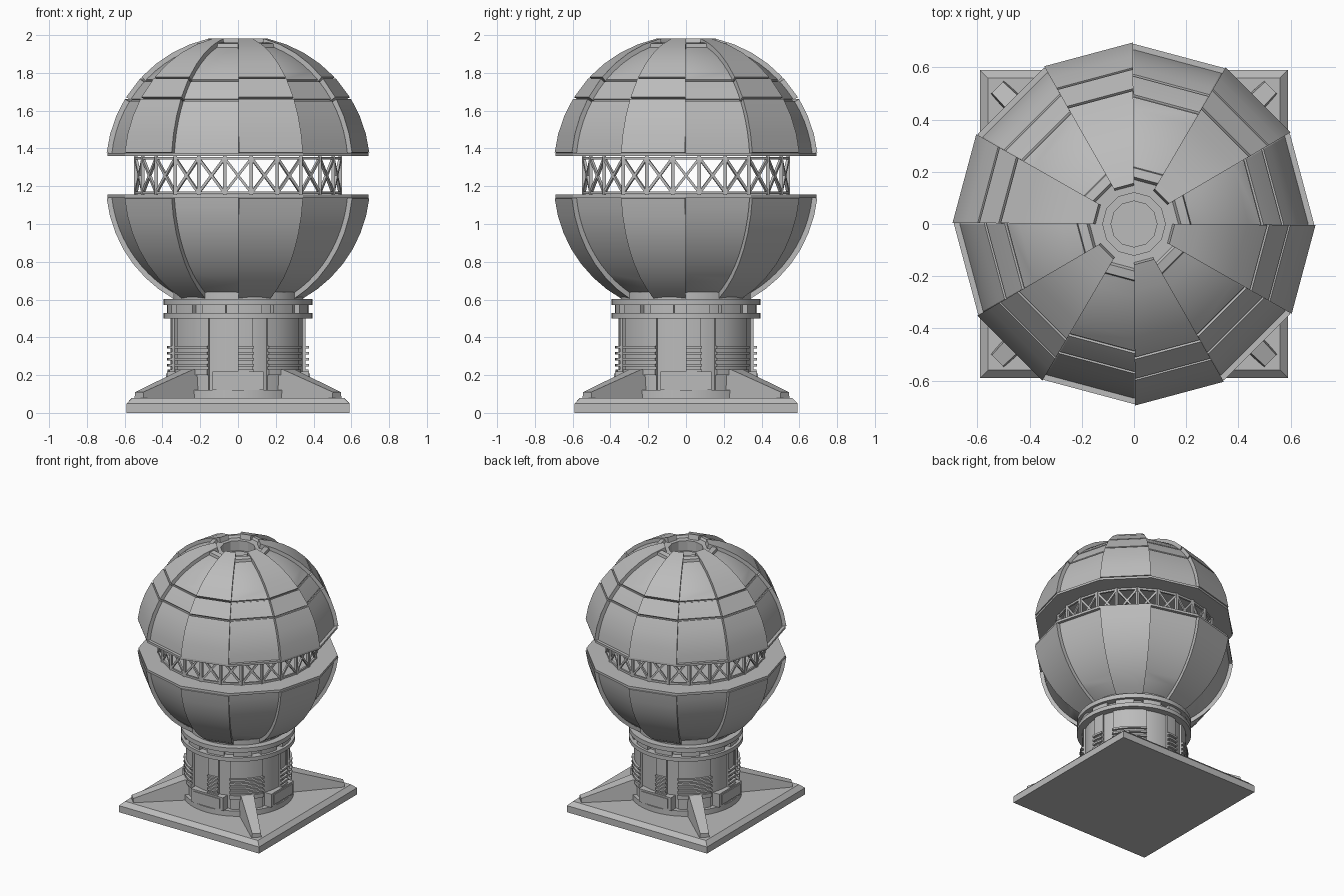
import bpy, bmesh
from math import radians, sin, cos, pi
from mathutils import Vector, Matrix

cube = bpy.data.objects.get("Cube")
if cube:
    bpy.data.objects.remove(cube, do_unlink=True)

grey = bpy.data.materials.new("plain_grey")
grey.use_nodes = True
COLOUR = (0.5, 0.5, 0.5, 1)
grey.diffuse_color = COLOUR
grey.node_tree.nodes["Principled BSDF"].inputs["Base Color"].default_value = COLOUR

R, THICK = 0.672, 0.045
UPPER, LOWER = 1.30, 1.214     # sphere centre heights of dome and bowl


def finish(name, bm, smooth=None, recalc=True):
    if recalc:
        bmesh.ops.recalc_face_normals(bm, faces=bm.faces)
    mesh = bpy.data.meshes.new(name)
    bm.to_mesh(mesh)
    bm.free()
    mesh.materials.append(grey)
    ob = bpy.data.objects.new(name, mesh)
    bpy.context.collection.objects.link(ob)
    if smooth:
        bpy.ops.object.select_all(action='DESELECT')
        ob.select_set(True)
        bpy.context.view_layer.objects.active = ob
        bpy.ops.object.shade_smooth_by_angle(angle=radians(smooth))
    return ob


def polar(r, deg, z):
    return Vector((r * cos(radians(deg)), r * sin(radians(deg)), z))


def on_sphere(rad, lat, deg, centre, sign):
    return polar(rad * cos(radians(lat)), deg, centre + sign * rad * sin(radians(lat)))


def lathe(name, profile, sides, smooth=None):
    """Revolve (radius, height) points; ends on the axis close the solid."""
    bm = bmesh.new()
    vs = [bm.verts.new((r, 0, z)) for r, z in profile]
    es = [bm.edges.new(p) for p in zip(vs, vs[1:])]
    bmesh.ops.spin(bm, geom=vs + es, axis=(0, 0, 1), cent=(0, 0, 0),
                   angle=2 * pi, steps=sides, use_duplicate=False)
    bmesh.ops.remove_doubles(bm, verts=bm.verts, dist=0.0005)
    return finish(name, bm, smooth)


def disc(name, r, z0, z1, sides, smooth=None):
    return lathe(name, [(0, z0), (r, z0), (r, z1), (0, z1)], sides, smooth)


def add_box(bm, size, matrix):
    bmesh.ops.create_cube(bm, size=1, matrix=matrix @ Matrix.Diagonal((*size, 1)))


def add_bar(bm, a, b, w):
    d = b - a
    rot = d.to_track_quat('Z', 'Y').to_matrix().to_4x4()
    add_box(bm, (w, w, d.length), Matrix.Translation((a + b) / 2) @ rot)


def add_arc(bm, a0, a1, r0, r1, z0, z1):
    """Curved block on the column."""
    n = max(2, round((a1 - a0) / 6))
    rows = []
    for i in range(n + 1):
        a = a0 + (a1 - a0) * i / n
        rows.append([bm.verts.new(polar(r, a, z))
                     for r, z in ((r0, z0), (r1, z0), (r1, z1), (r0, z1))])
    for p, q in zip(rows, rows[1:]):
        for k in range(4):
            bm.faces.new((p[k], p[k - 1], q[k - 1], q[k]))
    bm.faces.new(rows[0])
    bm.faces.new(rows[-1][::-1])


def panel(name, deg, lat0, lat1, centre, sign):
    """Raised framed panel that follows one facet of the shell."""
    bm = bmesh.new()
    n = max(1, round((lat1 - lat0) / 8))
    rows = [[bm.verts.new(on_sphere(R + THICK, lat0 + (lat1 - lat0) * i / n, deg + s, centre, sign))
             for s in (-14.3, 14.3)] for i in range(n + 1)]
    faces = []
    for p, q in zip(rows, rows[1:]):
        loop = (p[0], p[1], q[1], q[0])
        faces.append(bm.faces.new(loop if sign > 0 else loop[::-1]))
    rim = [e for e in bm.edges if e.is_boundary]
    bm.normal_update()
    bmesh.ops.inset_region(bm, faces=faces, thickness=0.02, use_even_offset=True)
    bm.normal_update()
    bmesh.ops.inset_region(bm, faces=faces, thickness=0.006, depth=-0.018, use_even_offset=True)
    skirt = bmesh.ops.extrude_edge_only(bm, edges=rim)["geom"]
    mid = Vector((0, 0, centre))
    for v in skirt:
        if isinstance(v, bmesh.types.BMVert):
            v.co = mid + (v.co - mid) * (R - 0.03) / (R + THICK)
    finish(name, bm, 20)


# Square base with chamfered top edge
bm = bmesh.new()
for lo, hi, z0, z1 in ((0.59, 0.59, 0, 0.05), (0.59, 0.56, 0.05, 0.08)):
    bmesh.ops.create_cone(bm, cap_ends=True, segments=4, radius1=lo * 2 ** 0.5, radius2=hi * 2 ** 0.5,
                          depth=z1 - z0, matrix=Matrix.Translation((0, 0, (z0 + z1) / 2))
                          @ Matrix.Rotation(pi / 4, 4, 'Z'))
finish("base_plate", bm)

# Column core, foot ring and collar rings
disc("foot_ring", 0.385, 0.07, 0.12, 48, 30)
disc("column", 0.345, 0.1, 0.64, 48, 30)
disc("lower_collar", 0.395, 0.5, 0.53, 48, 30)
disc("upper_collar", 0.395, 0.57, 0.603, 48, 30)

# Column cladding, ribs, spacers, four fins and four boxes
clad, ribs, spacers, boxes = (bmesh.new() for _ in range(4))
for quarter in range(4):
    turn = 90 * quarter
    for a0, a1 in ((-90, -77), (-64, -26)):
        add_arc(clad, turn + a0, turn + a1, 0.33, 0.358, 0.12, 0.5)
        for k in range(4):
            z = 0.245 + 0.032 * k
            add_arc(ribs, turn + a0, turn + a1, 0.33, 0.375, z, z + 0.014)
        add_arc(ribs, turn + a0, turn + a1, 0.33, 0.372, 0.2, 0.23)
    for k in range(3):
        add_arc(spacers, turn + 30 * k, turn + 30 * k + 20, 0.33, 0.375, 0.52, 0.58)
    spin = Matrix.Rotation(radians(turn), 4, 'Z')
    add_box(boxes, (0.27, 0.1, 0.1), spin @ Matrix.Translation((0, -0.325, 0.17)))
    add_box(boxes, (0.22, 0.1, 0.075), spin @ Matrix.Translation((0, -0.331, 0.17)))

    bm = bmesh.new()
    outline = ((0.3, 0.07, 0.06), (0.74, 0.07, 0.036), (0.74, 0.11, 0.03),
               (0.38, 0.23, 0.045), (0.3, 0.23, 0.05))
    sides = [[bm.verts.new((r, s * w, z)) for r, z, w in outline] for s in (-1, 1)]
    bm.faces.new(sides[0])
    bm.faces.new(sides[1][::-1])
    for i in range(5):
        bm.faces.new((sides[0][i], sides[0][i - 1], sides[1][i - 1], sides[1][i]))
    bm.transform(Matrix.Rotation(radians(45 + turn), 4, 'Z'))
    finish("corner_fin", bm)
finish("column_cladding", clad, 30)
finish("column_ribs", ribs, 30)
finish("collar_spacers", spacers, 30)
finish("service_boxes", boxes)


# Twelve-sided shells
def arc_profile(lat0, lat1, centre, sign, step=5):
    n = round((lat1 - lat0) / step)
    return [(R * cos(radians(l)), centre + sign * R * sin(radians(l)))
            for l in (lat0 + (lat1 - lat0) * i / n for i in range(n + 1))]


def seam(lat):
    return [((R - 0.008) * cos(radians(l)), UPPER + (R - 0.008) * sin(radians(l)))
            for l in (lat + 0.3, lat + 0.9)]


SEAMS = (31.5, 42.5)
dome = [(0, 1.365)] + arc_profile(6, SEAMS[0], UPPER, 1) + seam(SEAMS[0])
dome += arc_profile(SEAMS[0] + 1.2, SEAMS[1], UPPER, 1) + seam(SEAMS[1])
dome += arc_profile(SEAMS[1] + 1.2, 71, UPPER, 1)
dome += [(0.215, 1.955), (0.18, 1.962), (0.17, 1.945), (0.12, 1.945),
         (0.12, 1.87), (0.09, 1.87), (0.09, 1.88), (0, 1.88)]
lathe("dome_shell", dome, 12, 20)
lathe("bowl_shell", [(0, 1.145)] + arc_profile(6, 65, LOWER, -1) + [(0, 0.605)], 12, 20)
disc("dome_lip", 0.69, 1.36, 1.376, 12)
disc("bowl_lip", 0.69, 1.138, 1.156, 12)

# Six raised panels on each shell
for k in range(6):
    deg = 45 + 60 * k
    for lat0, lat1 in ((6.5, 31), (32.2, 42), (43.2, 77)):
        panel("dome_panel", deg, lat0, lat1, UPPER, 1)
    panel("bowl_panel", deg, 6.5, 61, LOWER, -1)

# Open lattice ring between the shells
bm = bmesh.new()
LOW, HIGH, RING = 1.165, 1.348, 0.545
for k in range(24):
    a, b = 15 * k - 7.5, 15 * k + 7.5
    for za, zb in ((LOW, LOW), (HIGH, HIGH), (LOW, HIGH), (HIGH, LOW)):
        add_bar(bm, polar(RING, a, za), polar(RING, b, zb), 0.014)
    add_bar(bm, polar(RING, a, 1.14), polar(RING, a, 1.37), 0.018)
finish("lattice_ring", bm)
